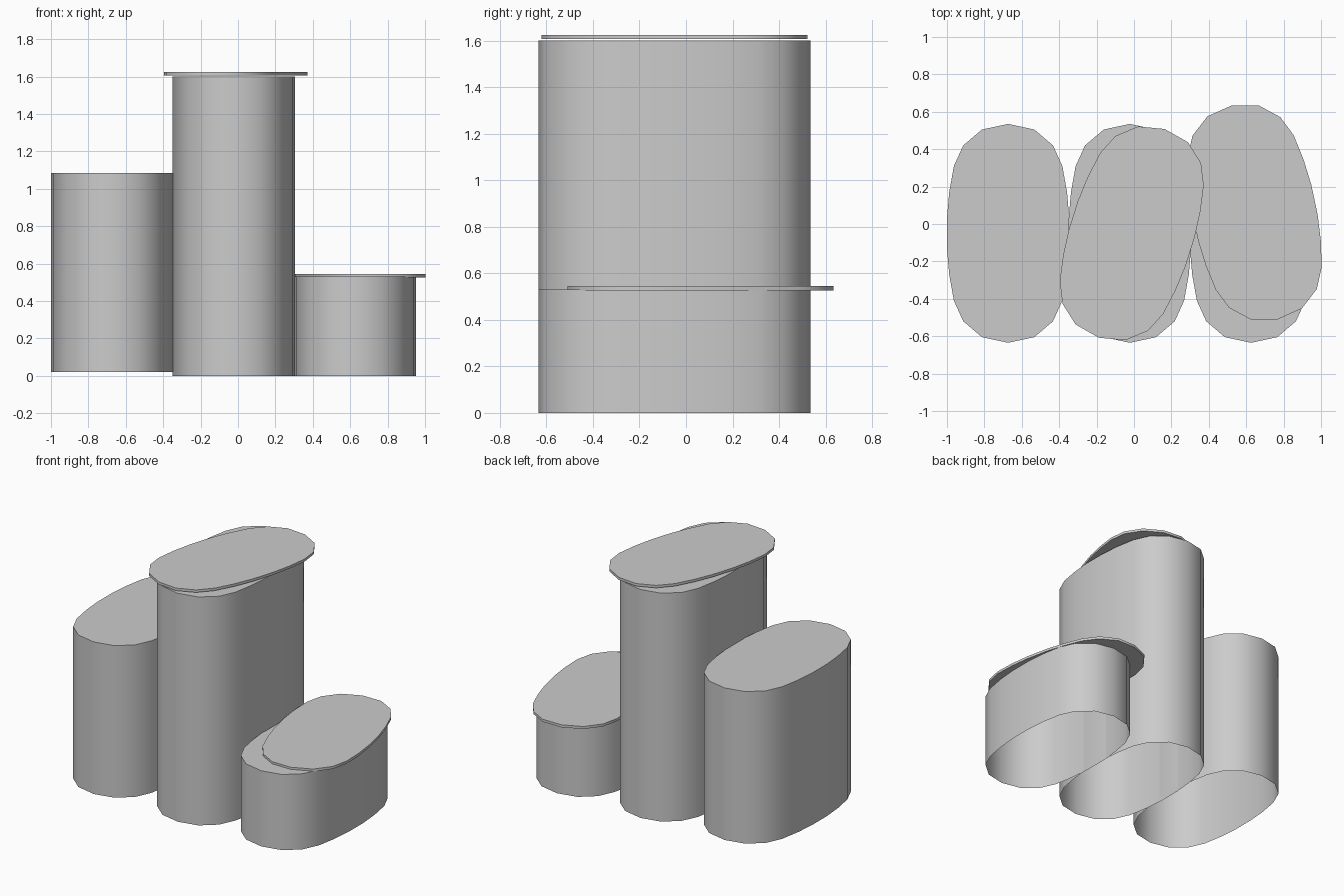
import bpy
import bmesh
import math

cube = bpy.data.objects.get("Cube")
if cube:
    bpy.data.objects.remove(cube, do_unlink=True)

# Single matte grey for every part
grey = bpy.data.materials.new("matte_grey")
grey.use_nodes = True
colour = (0.6, 0.6, 0.6, 1)
grey.diffuse_color = colour
grey.node_tree.nodes["Principled BSDF"].inputs["Base Color"].default_value = colour

# One quarter of the faceted oval, mirrored into the full outline
quarter = [(0, 0.585), (0.14, 0.555), (0.24, 0.47),
           (0.29, 0.36), (0.315, 0.22), (0.327, 0.08)]
right_half = quarter + [(x, -y) for x, y in reversed(quarter)]
outline = right_half + [(-x, y) for x, y in reversed(right_half[1:-1])]
outline.reverse()  # counter-clockwise


def oval(name, centre, bottom, top, turn=0, closed=False):
    """Upright oval with a top cap; the underside is open unless closed."""
    bm = bmesh.new()
    lower = [bm.verts.new((x, y, bottom)) for x, y in outline]
    upper = [bm.verts.new((x, y, top)) for x, y in outline]
    count = len(outline)
    for i in range(count):
        j = (i + 1) % count
        bm.faces.new((lower[i], lower[j], upper[j], upper[i]))
    bm.faces.new(upper)
    if closed:
        bm.faces.new(lower[::-1])
    mesh = bpy.data.meshes.new(name)
    bm.to_mesh(mesh)
    bm.free()
    mesh.materials.append(grey)
    obj = bpy.data.objects.new(name, mesh)
    obj.location = (*centre, 0)
    obj.rotation_euler.z = math.radians(turn)
    bpy.context.collection.objects.link(obj)
    bpy.ops.object.select_all(action="DESELECT")
    obj.select_set(True)
    bpy.context.view_layer.objects.active = obj
    bpy.ops.object.shade_smooth_by_angle(angle=math.radians(40))
    return obj


# Three hollow columns of stepped height
oval("medium_column", (-0.673, -0.05), 0.02, 1.085)
oval("tall_column", (-0.022, -0.05), 0, 1.6)
oval("short_column", (0.626, -0.05), 0, 0.53)

# Thin lids, each twisted off its column
oval("tall_lid", (-0.012, -0.05), 1.607, 1.625, turn=-17.5, closed=True)
oval("short_lid", (0.645, 0.062), 0.527, 0.545, turn=12, closed=True)
